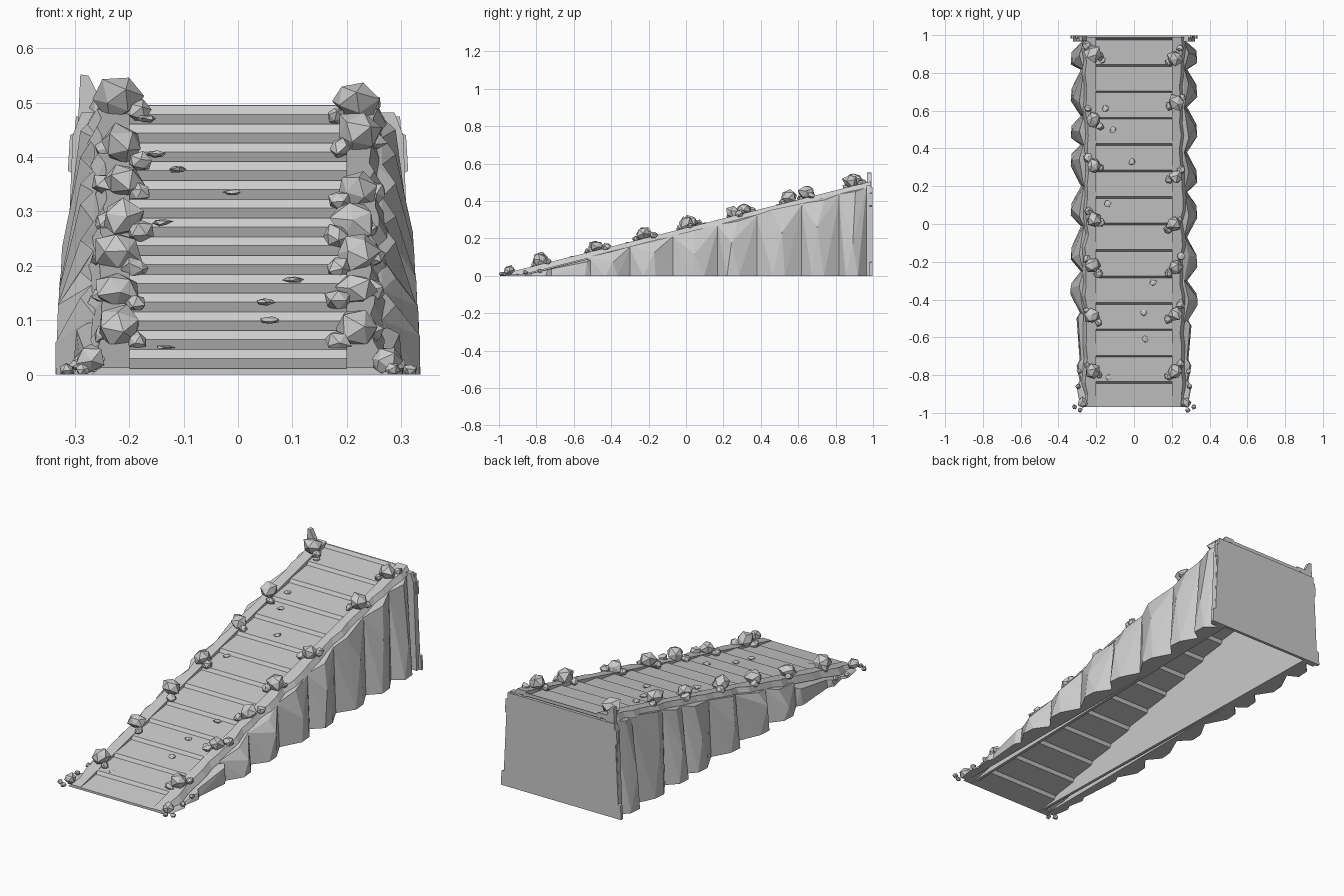
import bpy, bmesh, random
from mathutils import Vector

random.seed(11)
cube = bpy.data.objects.get("Cube")
if cube:
    bpy.data.objects.remove(cube, do_unlink=True)

stone = bpy.data.materials.new("pale grey stone")
stone.use_nodes = True
GREY = (0.6, 0.6, 0.6, 1)
stone.diffuse_color = GREY
stone.node_tree.nodes["Principled BSDF"].inputs["Base Color"].default_value = GREY

FRONT, BACK, SLOPE = -0.97, 0.99, 0.251
STEPS = 14


def line(y):
    """Height of the ramp at y."""
    return max(0.0, SLOPE * (y - FRONT))


def jit(a):
    return random.uniform(-a, a)


def finish(name, bm):
    bmesh.ops.recalc_face_normals(bm, faces=bm.faces[:])
    mesh = bpy.data.meshes.new(name)
    bm.to_mesh(mesh)
    bm.free()
    mesh.materials.append(stone)
    ob = bpy.data.objects.new(name, mesh)
    bpy.context.collection.objects.link(ob)
    return ob


def loft(name, rings):
    """Closed tube through equal-length rings of points."""
    bm = bmesh.new()
    loops = [[bm.verts.new(p) for p in ring] for ring in rings]
    n = len(loops[0])
    for a, b in zip(loops, loops[1:]):
        for i in range(n):
            j = (i + 1) % n
            bm.faces.new((a[i], a[j], b[j], b[i]))
    bm.faces.new(loops[0])
    bm.faces.new(loops[-1])
    return finish(name, bm)


def hull(name, points):
    """Faceted solid wrapped around a few points."""
    bm = bmesh.new()
    verts = [bm.verts.new(p) for p in points]
    res = bmesh.ops.convex_hull(bm, input=verts)
    loose = {v for v in res["geom_interior"] + res["geom_unused"]
             if isinstance(v, bmesh.types.BMVert)}
    bmesh.ops.delete(bm, geom=list(loose), context="VERTS")
    return finish(name, bm)


def rock(name, pos, size, flat=0.9):
    """Irregular low-poly stone."""
    bm = bmesh.new()
    bmesh.ops.create_icosphere(bm, subdivisions=1, radius=1)
    turn = Vector((jit(1), jit(1), jit(1))).to_track_quat("Z", "Y")
    for v in bm.verts:
        p = (turn @ v.co) * (1 + jit(0.2)) * size
        v.co = Vector(pos) + Vector((p.x, p.y, p.z * flat))
        v.co.z = max(v.co.z, 0)
    return finish(name, bm)


# Stepped deck: sloped planks joined by short risers, ending in a back lip
profile = [(FRONT, 0.011)]
for k in range(STEPS):
    y, z = -0.84 + 0.14 * k, 0.03 + 0.0345 * k
    profile += [(y - 0.005, z), (y + 0.005, z + 0.0165)]
profile.append((BACK, profile[-1][1] + 0.001))
rings = []
for y, z in profile:
    low = max(0, z - 0.016)
    rings.append([(-0.21, y, z), (0.21, y, z), (0.21, y, low), (-0.21, y, low)])
loft("plank_deck", rings)

# Parts repeated on both sides
GROOVES = {1: [-0.52, -0.3, -0.07, 0.17, 0.38, 0.62, 0.82, 0.96],
           -1: [-0.48, -0.25, -0.01, 0.2, 0.42, 0.57, 0.82, 0.96]}
# Boulder positions along the ramp, with sizes
BOULDERS = {1: [(0.88, 0.045), (0.64, 0.046), (0.25, 0.036), (0.0, 0.043),
                (-0.23, 0.043), (-0.48, 0.038), (-0.78, 0.042)],
            -1: [(0.9, 0.045), (0.55, 0.045), (0.31, 0.038), (0.02, 0.042),
                 (-0.22, 0.045), (-0.49, 0.041), (-0.78, 0.046)]}

for s, side in ((1, "left"), (-1, "right")):
    # Kerb with a ragged outer edge
    rings = []
    count = 30
    for i in range(count + 1):
        y = FRONT + (BACK - FRONT) * i / count
        z, edge = line(y), 0.25 + jit(0.01)
        rings.append([(s * 0.2, y, z + 0.013), (s * edge, y, z + 0.013),
                      (s * (edge + 0.018), y, max(0, z - 0.018)),
                      (s * 0.2, y, max(0, z - 0.006))])
    loft(side + "_kerb", rings)

    # Flat inner wall, leaning outwards at the base
    loft(side + "_inner_wall",
         [[(s * (0.205 + t), FRONT, 0), (s * (0.248 + t), BACK, 0),
           (s * (0.2 + t), BACK, line(BACK) - 0.006)] for t in (0, 0.015)])

    # Faceted rock panels along the flank
    edges = GROOVES[s]
    for n, (y0, y1) in enumerate(zip(edges, edges[1:]), 1):
        ym = (y0 + y1) / 2 + jit(0.03)
        pts = []
        for y in (y0 - 0.005, y1 + 0.005):
            h = line(y) - 0.012
            pts += [(s * 0.25, y, 0), (s * 0.25, y, h),
                    (s * 0.278, y, 0), (s * 0.265, y, h)]
        h = line(ym)
        mid = h * (0.5 + jit(0.15))
        pts += [(s * 0.335, ym - 0.03, 0), (s * 0.33, ym + 0.035, 0),
                (s * (0.34 - 0.07 * mid), ym + jit(0.03), mid),
                (s * 0.29, ym + jit(0.04), h - 0.015)]
        hull(f"{side}_rock_panel_{n}", pts)

    # Low shards beside the foot of the ramp
    low = [-0.95, -0.83, -0.72, edges[0] + 0.01]
    for n, (y0, y1) in enumerate(zip(low, low[1:]), 1):
        h0, h1 = max(0.006, line(y0) - 0.022), line(y1) - 0.022
        hull(f"{side}_low_shard_{n}",
             [(s * x, y, z) for y, h in ((y0, h0), (y1, h1))
              for x, z in ((0.25, 0), (0.25, h), (0.28, h * 0.9), (0.288, 0))]
             + [(s * 0.304, y1 - 0.03, 0), (s * 0.297, y1 - 0.02, h1 * 0.8)])

    # Leaning corner slab at the back
    hull(side + "_corner_slab",
         [(s * x, y, z) for y in (0.965, 0.99)
          for x, z in ((0.25, 0), (0.322, 0), (0.304, 0.44), (0.288, 0.482), (0.25, 0.482))])

    # Boulders with smaller stones beside them
    for n, (y, size) in enumerate(BOULDERS[s], 1):
        x = s * (0.218 + jit(0.006))
        rock(f"{side}_boulder_{n}", (x, y, line(y) + size * 0.9), size)
        for m, (dx, dy) in enumerate(((-0.034, -0.03), (0.03, 0.04)), 1):
            yy = y + dy + jit(0.02)
            rock(f"{side}_stone_{n}_{m}", (x + s * dx, yy, line(yy) + 0.018),
                 0.022 + jit(0.005))

    # Stones at the foot
    rock(side + "_foot_boulder", (s * 0.272, -0.945, 0.028), 0.03)
    for n, (x, y) in enumerate(((0.315, -0.968), (0.285, -0.985), (0.24, -0.92),
                                (0.296, -0.86), (0.29, -0.78)), 1):
        rock(f"{side}_foot_stone_{n}", (s * x, y, 0.008 + line(y) * 0.4), 0.014)

# Tall shard standing at one back corner
hull("corner_spike", [(x, y, z) for y in (0.968, 0.992)
                      for x, z in ((-0.298, 0.38), (-0.29, 0.552), (-0.275, 0.55),
                                   (-0.25, 0.5), (-0.25, 0.38))])

# Back plate with shallow tabs along its edges
outline = [(0.336, 0), (0.332, 0.07), (0.319, 0.075), (0.305, 0.37),
           (0.313, 0.375), (0.309, 0.44), (0.3, 0.445), (0.298, 0.475)]
outline += [(-x, z) for x, z in reversed(outline)]
loft("back_plate", [[(x, y, z) for x, z in outline] for y in (0.982, 0.997)])

# Flat pebbles scattered over the planks
PEBBLES = [(-0.17, 0.87), (-0.15, 0.61), (-0.11, 0.5), (-0.01, 0.33), (-0.14, 0.11),
           (0.1, -0.31), (0.05, -0.47), (0.06, -0.61), (-0.135, -0.81)]
for n, (x, y) in enumerate(PEBBLES, 1):
    rock(f"deck_pebble_{n}", (x, y, line(y) + 0.009), 0.019, 0.35)
